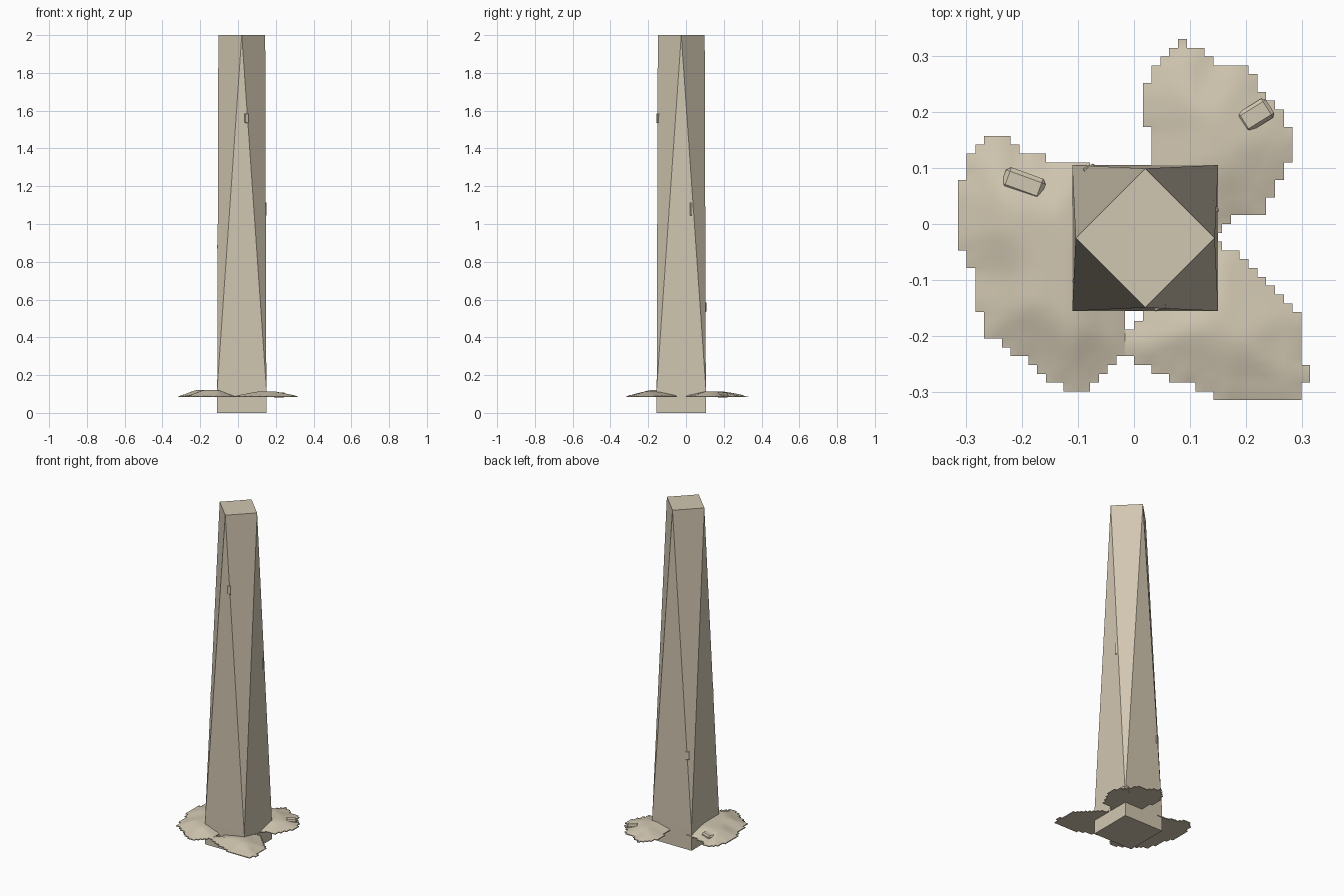
import bpy, bmesh, math
from mathutils import Vector, Matrix
from mathutils.geometry import intersect_point_line

cube = bpy.data.objects.get("Cube")
if cube:
    bpy.data.objects.remove(cube, do_unlink=True)

stone = bpy.data.materials.new("sandstone")
stone.use_nodes = True
stone.diffuse_color = (0.64, 0.57, 0.44, 1)
bsdf = stone.node_tree.nodes["Principled BSDF"]
bsdf.inputs["Base Color"].default_value = stone.diffuse_color
bsdf.inputs["Roughness"].default_value = 0.9

CENTRE = Vector((0.02, -0.025, 0))
HALF, SHOULDER, HEIGHT = 0.13, 0.13, 2.0


def finish(bm, name, smooth=False):
    bmesh.ops.recalc_face_normals(bm, faces=bm.faces)
    mesh = bpy.data.meshes.new(name)
    bm.to_mesh(mesh)
    bm.free()
    mesh.materials.append(stone)
    obj = bpy.data.objects.new(name, mesh)
    bpy.context.collection.objects.link(obj)
    if smooth:
        bpy.ops.object.select_all(action="DESELECT")
        obj.select_set(True)
        bpy.context.view_layer.objects.active = obj
        bpy.ops.object.shade_smooth_by_angle(angle=math.radians(30))
    return obj


# Tower: square plinth, twisting through eight triangles to a diamond top
def ring(bm, radius, turn, z):
    angles = [math.radians(turn + 90 * i) for i in range(4)]
    return [bm.verts.new(CENTRE + Vector((radius * math.cos(a), radius * math.sin(a), z)))
            for a in angles]


bm = bmesh.new()
foot = ring(bm, HALF * math.sqrt(2), 45, 0)
shoulder = ring(bm, HALF * math.sqrt(2), 45, SHOULDER)
crown = ring(bm, 0.124, 0, HEIGHT)
for i in range(4):
    j = (i + 1) % 4
    bm.faces.new((foot[i], foot[j], shoulder[j], shoulder[i]))
    bm.faces.new((shoulder[i], shoulder[j], crown[j]))
    bm.faces.new((shoulder[i], crown[j], crown[i]))
bm.faces.new(foot)
bm.faces.new(crown)
finish(bm, "tower")


# Sand drifts: stepped grid patches that swell away from their outline
def inside(p, outline):
    hit = False
    for a, b in zip(outline, outline[1:] + outline[:1]):
        if (a.y > p.y) != (b.y > p.y):
            if p.x < a.x + (p.y - a.y) * (b.x - a.x) / (b.y - a.y):
                hit = not hit
    return hit


def edge_distance(p, outline):
    best = 1.0
    for a, b in zip(outline, outline[1:] + outline[:1]):
        near, t = intersect_point_line(p, a, b)
        near = a.lerp(b, min(max(t, 0), 1))
        best = min(best, (p - near).length)
    return best


def drift(name, points, swell, cell=0.0157, low=0.083):
    outline = [Vector((x, y)) / 100 for x, y in points]
    bm = bmesh.new()
    grid = {}

    def corner(i, j):
        if (i, j) not in grid:
            grid[i, j] = bm.verts.new((i * cell, j * cell, low))
        return grid[i, j]

    span = range(-22, 22)
    for i in span:
        for j in span:
            if inside(Vector(((i + 0.5) * cell, (j + 0.5) * cell)), outline):
                bm.faces.new((corner(i, j), corner(i + 1, j),
                              corner(i + 1, j + 1), corner(i, j + 1)))
    rim = {tuple(v.co.xy) for v in bm.verts if v.is_boundary}
    made = bmesh.ops.extrude_face_region(bm, geom=bm.faces[:], use_keep_orig=True)
    for v in made["geom"]:
        if isinstance(v, bmesh.types.BMVert):
            rise = 0.005
            if tuple(v.co.xy) not in rim:
                t = min(edge_distance(v.co.xy, outline) / 0.11, 1)
                rise = 0.009 + swell * t * t * (3 - 2 * t)
            v.co.z = low + rise
    finish(bm, name, smooth=True)


drift("back_drift", [(2, 17), (2, 25), (5.5, 30), (7.5, 32.5), (11.5, 32), (14, 29),
                     (20, 27.5), (25, 21), (28, 17), (28, 12), (25, 5), (23, 2),
                     (19, 1.5), (15, -1.5), (3, 6), (3, 16)], 0.022)
drift("right_drift", [(-26.5, 15), (-21.5, 15), (-20, 13), (-14, 11.5), (-8, 11), (-1, 0),
                      (-1, -22), (-7, -28), (-10, -30), (-14, -28.5), (-20, -24),
                      (-26, -20), (-27.5, -16), (-27.5, -10), (-30, -6), (-31.5, -3),
                      (-31.5, 5), (-29.5, 12)], 0.03)
drift("front_drift", [(15, -3.5), (18, -5), (23, -10), (29, -15.5), (29.5, -21),
                      (31.5, -27), (29.5, -31), (20, -31), (16.5, -32), (14, -30.5),
                      (8, -28), (0, -25), (-2.5, -22), (3, -13)], 0.022)


# Fallen blocks and small stone chips, all bevelled boxes
def block(name, place, size, turn):
    bm = bmesh.new()
    bmesh.ops.create_cube(bm, size=1)
    bmesh.ops.scale(bm, vec=size, verts=bm.verts)
    bmesh.ops.bevel(bm, geom=bm.edges[:], offset=min(size) * 0.25, segments=1, affect="EDGES")
    bmesh.ops.transform(bm, verts=bm.verts, matrix=Matrix.Translation(place)
                        @ Matrix.Rotation(math.radians(turn), 4, "Z"))
    finish(bm, name)


block("right_block", (-0.197, 0.072, 0.1), (0.075, 0.04, 0.03), -20)
block("back_block", (0.217, 0.194, 0.095), (0.06, 0.04, 0.025), 32)
block("sand_sliver", (-0.244, -0.043, 0.094), (0.012, 0.045, 0.016), 15)

chip = (0.022, 0.008, 0.05)
block("front_chip", (0.046, -0.149, 1.56), chip, 20)
block("left_chip", (0.143, 0.032, 1.08), (0.024, 0.008, 0.07), -60)
block("back_chip", (-0.08, 0.1, 0.56), chip, 25)
block("right_chip", (-0.106, -0.1, 0.88), (0.01, 0.006, 0.02), 70)
